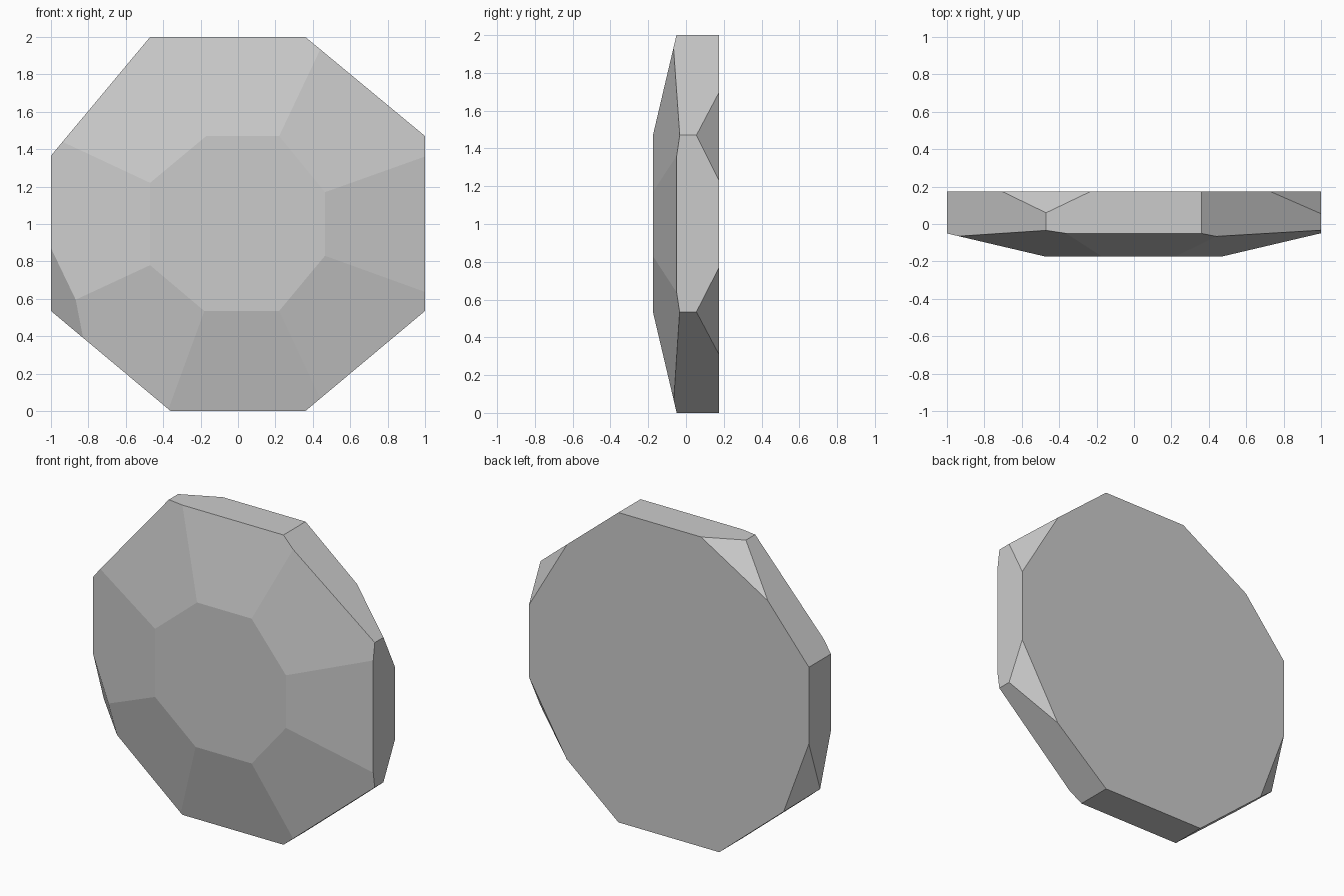
import bpy
import bmesh
from mathutils import Vector

cube = bpy.data.objects.get("Cube")
if cube:
    bpy.data.objects.remove(cube, do_unlink=True)

HALF_DEPTH = 0.175
SLOPE = 0.235

# Outer rim and front facet outlines as (x, z), clockwise from the top left
outline = [(-0.47, 2), (0.36, 2), (1, 1.47), (1, 0.535),
           (0.36, 0), (-0.36, 0), (-1, 0.535), (-1, 1.365)]
table = [(-0.17, 1.47), (0.22, 1.47), (0.465, 1.17), (0.465, 0.83),
         (0.22, 0.535), (-0.18, 0.535), (-0.47, 0.78), (-0.47, 1.22)]

# Corner cuts, each a plane through three points
corner_cuts = [
    [(-0.47, 0.06, 2), (-0.23, HALF_DEPTH, 2), (-0.7, HALF_DEPTH, 1.72)],
    [(1, 0.055, 1.47), (1, HALF_DEPTH, 1.23), (0.73, HALF_DEPTH, 1.69)],
    [(1, 0.055, 0.535), (1, HALF_DEPTH, 0.77), (0.73, HALF_DEPTH, 0.31)],
    [(-1, 0.06, 0.535), (-1, HALF_DEPTH, 0.87), (-0.82, HALF_DEPTH, 0.385)],
    [(-1, 0.06, 0.535), (-1, -0.05, 0.87), (-0.87, -0.081, 0.6)],
]


def slice_off(bm, point, normal):
    """Remove everything on the normal's side and cap the opening."""
    geom = bm.verts[:] + bm.edges[:] + bm.faces[:]
    cut = bmesh.ops.bisect_plane(bm, geom=geom, dist=0.0001, plane_co=point,
                                 plane_no=normal, clear_outer=True)
    edges = [e for e in cut["geom_cut"] if isinstance(e, bmesh.types.BMEdge)]
    bmesh.ops.holes_fill(bm, edges=edges, sides=0)


# Octagonal slab
bm = bmesh.new()
back = bm.faces.new([bm.verts.new((x, HALF_DEPTH, z)) for x, z in outline])
result = bmesh.ops.extrude_face_region(bm, geom=[back], use_keep_orig=True)
moved = [v for v in result["geom"] if isinstance(v, bmesh.types.BMVert)]
bmesh.ops.translate(bm, verts=moved, vec=(0, -2 * HALF_DEPTH, 0))
bmesh.ops.recalc_face_normals(bm, faces=bm.faces[:])

# Sloping front facets around the flat table
for i, (x, z) in enumerate(table):
    x2, z2 = table[(i + 1) % len(table)]
    outward = Vector((z - z2, 0, x2 - x)).normalized()
    slice_off(bm, Vector((x, -HALF_DEPTH, z)), outward * SLOPE + Vector((0, -1, 0)))

# Clipped corners
centre = Vector((0, 0, 1))
for points in corner_cuts:
    a, b, c = (Vector(p) for p in points)
    normal = (b - a).cross(c - a).normalized()
    if normal.dot(a - centre) < 0:
        normal.negate()
    slice_off(bm, a, normal)

bmesh.ops.recalc_face_normals(bm, faces=bm.faces[:])
mesh = bpy.data.meshes.new("faceted_stone")
bm.to_mesh(mesh)
bm.free()

# Plain grey
grey = bpy.data.materials.new("stone_grey")
grey.use_nodes = True
colour = (0.6, 0.6, 0.6, 1)
grey.diffuse_color = colour
grey.node_tree.nodes["Principled BSDF"].inputs["Base Color"].default_value = colour
mesh.materials.append(grey)

stone = bpy.data.objects.new("faceted_stone", mesh)
bpy.context.collection.objects.link(stone)
